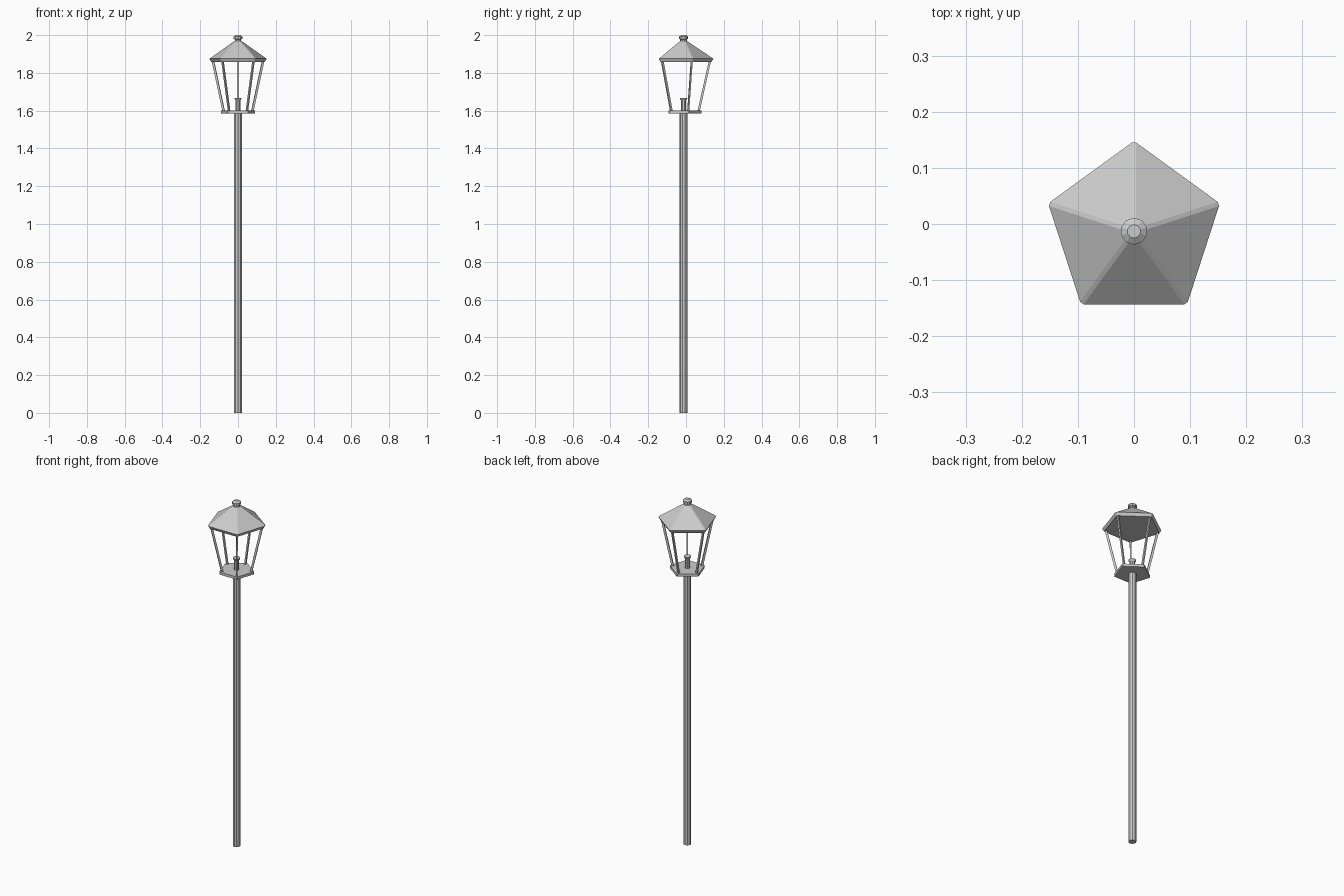
import bpy, bmesh, math
from mathutils import Vector

if "Cube" in bpy.data.objects:
    bpy.data.objects.remove(bpy.data.objects["Cube"])

CY = -0.013  # lantern axis offset in y


def corner_angles():
    return [math.radians(90 + 72 * i) for i in range(5)]


def round_ring(r, z, n):
    return [(r * math.cos(2 * math.pi * (i + .5) / n), CY + r * math.sin(2 * math.pi * (i + .5) / n), z)
            for i in range(n)]


def penta_ring(r, z, w):
    """Pentagon whose corners are clipped to a flat of half width w."""
    pts = []
    for a in corner_angles():
        d, t = Vector((math.cos(a), math.sin(a), 0)), Vector((-math.sin(a), math.cos(a), 0))
        for s in (-w, w):
            p = d * r + t * s
            pts.append((p.x, p.y + CY, z))
    return pts


def loft(name, rings):
    """Skin a stack of equal-length rings and cap both ends."""
    bm = bmesh.new()
    vs = [[bm.verts.new(p) for p in ring] for ring in rings]
    n = len(vs[0])
    for a, b in zip(vs, vs[1:]):
        for i in range(n):
            bm.faces.new((a[i], a[(i + 1) % n], b[(i + 1) % n], b[i]))
    bm.faces.new(vs[0][::-1])
    bm.faces.new(vs[-1])
    bmesh.ops.recalc_face_normals(bm, faces=bm.faces)
    me = bpy.data.meshes.new(name)
    bm.to_mesh(me)
    bm.free()
    ob = bpy.data.objects.new(name, me)
    bpy.context.collection.objects.link(ob)
    return ob


def turned(name, profile, n):
    return loft(name, [round_ring(r, z, n) for r, z in profile])


# Pole
turned("pole", [(0.021, 0), (0.021, 1.588)], 10)

# Five-sided base plate
loft("base_plate", [penta_ring(r, z, 0.003) for r, z in [(0.095, 1.585), (0.095, 1.60)]])

# Lamp holder with flared lip
turned("lamp_holder", [(0.014, 1.598), (0.014, 1.655), (0.02, 1.664), (0.02, 1.668)], 10)

# Slanted corner posts
for i, a in enumerate(corner_angles()):
    d, t = Vector((math.cos(a), math.sin(a), 0)), Vector((-math.sin(a), math.cos(a), 0))
    rings = []
    for r, z in [(0.08, 1.598), (0.14, 1.865)]:
        rings.append([d * (r + u * 0.006) + t * (v * 0.004) + Vector((0, CY, z))
                      for u, v in ((-1, -1), (1, -1), (1, 1), (-1, 1))])
    loft(f"corner_post_{i + 1}", rings)

# Roof: tapered rim, then hips with narrow flat strips
loft("roof", [penta_ring(r, z, w) for r, z, w in
              [(0.148, 1.858, 0.004), (0.158, 1.875, 0.004), (0.020, 1.968, 0.004)]])

# Finial with a wider, slightly domed cap
turned("finial", [(0.018, 1.955), (0.018, 1.978), (0.024, 1.98), (0.024, 1.992), (0.012, 2.0)], 10)
